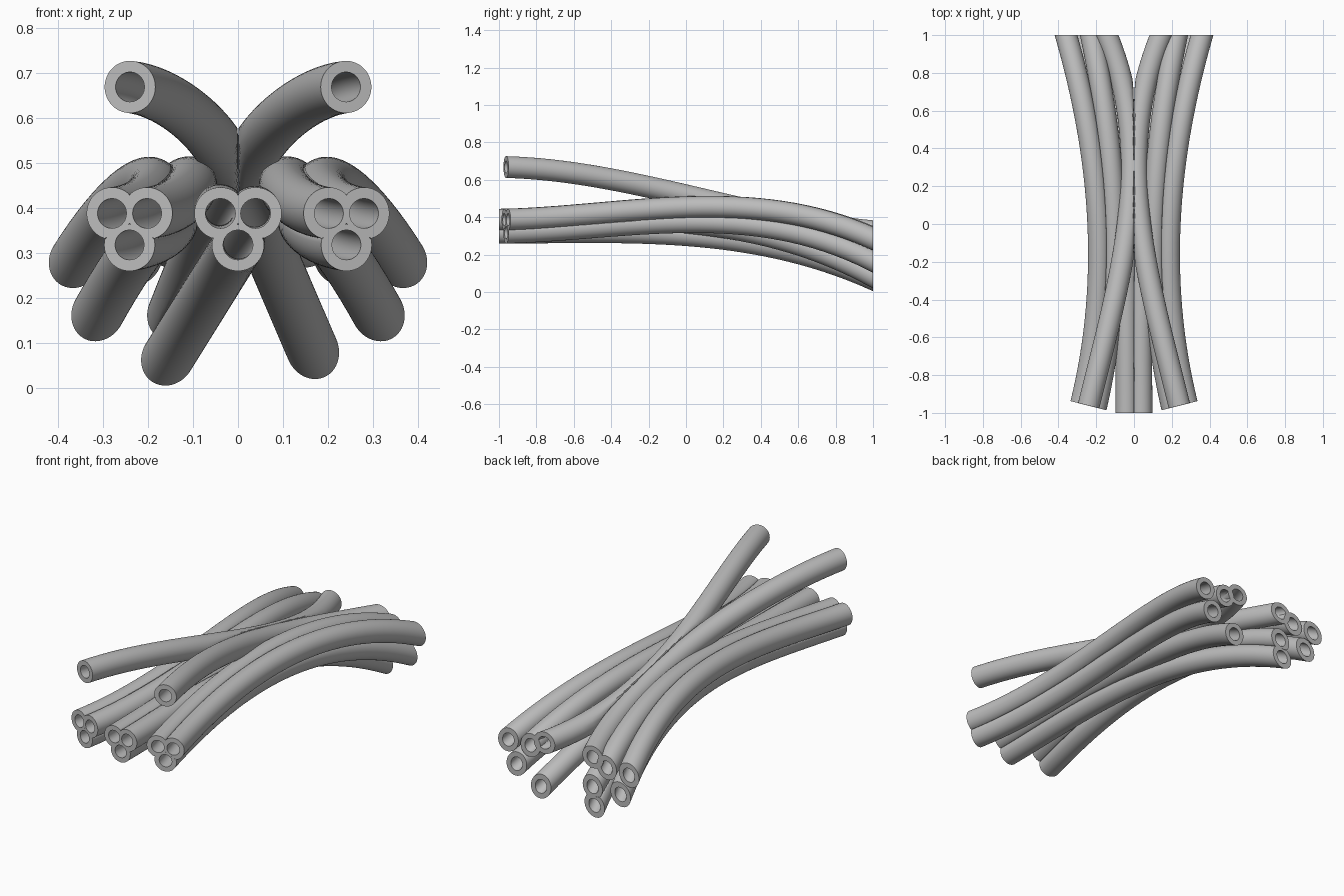
import bpy, bmesh, math
from mathutils import Vector

old = bpy.data.objects.get("Cube")
if old:
    bpy.data.objects.remove(old, do_unlink=True)

OUTER, BORE = 0.058, 0.033
SIDES, STEPS = 64, 32
SLANT = math.radians(14)

grey = bpy.data.materials.new("plain grey")
grey.use_nodes = True
colour = (0.5, 0.5, 0.5, 1)
grey.diffuse_color = colour
grey.node_tree.nodes["Principled BSDF"].inputs["Base Color"].default_value = colour


def path(front_y, xs, zs, mirror=1):
    """Four control points of a cubic path from the front to the back."""
    ys = [front_y + (1 - front_y) * i / 3 for i in range(4)]
    return [Vector((mirror * x, y, z)) for x, y, z in zip(xs, ys, zs)]


def point(p, t):
    s = 1 - t
    return p[0]*s**3 + p[1]*3*s*s*t + p[2]*3*s*t*t + p[3]*t**3


def tangent(p, t):
    s = 1 - t
    return ((p[1]-p[0])*s*s + (p[2]-p[1])*2*s*t + (p[3]-p[2])*t*t).normalized()


def add_ring(bm, p, neighbours, t, radius, cut):
    """Circle across the path, trimmed halfway to each merged neighbour."""
    c, d = point(p, t), tangent(p, t)
    side = d.cross(Vector((0, 0, 1))).normalized()
    up = side.cross(d)
    gaps = []
    for q in neighbours:
        w = point(q, t) - c
        gaps.append(w - d * w.dot(d))
    ring = []
    for k in range(SIDES):
        a = 2 * math.pi * k / SIDES
        ray = side * math.cos(a) + up * math.sin(a)
        reach = radius
        for w in gaps:
            toward = ray.dot(w)
            if toward > 0:
                reach = min(reach, w.length_squared / 2 / toward)
        off = ray * reach
        off -= d * (off.dot(cut) / d.dot(cut))
        ring.append(bm.verts.new(c + off))
    return ring


def bridge(bm, r, q):
    for k in range(SIDES):
        j = (k + 1) % SIDES
        bm.faces.new((r[k], r[j], q[j], q[k]))


def tube(name, p, neighbours, front_cut):
    """Hollow tube: outer wall, bore and flat ring faces at both ends."""
    bm = bmesh.new()
    walls = []
    for radius in (OUTER, BORE):
        rings = []
        for i in range(STEPS + 1):
            t = i / STEPS
            cut = tangent(p, t)
            if i == 0:
                cut = front_cut
            elif i == STEPS:
                cut = Vector((0, 1, 0))
            rings.append(add_ring(bm, p, neighbours, t, radius, cut))
        for r, q in zip(rings, rings[1:]):
            bridge(bm, r, q)
        walls.append(rings)
    for end in (0, -1):
        bridge(bm, walls[0][end], walls[1][end])
    bmesh.ops.recalc_face_normals(bm, faces=bm.faces[:])
    mesh = bpy.data.meshes.new(name)
    bm.to_mesh(mesh)
    bm.free()
    mesh.materials.append(grey)
    obj = bpy.data.objects.new(name, mesh)
    bpy.context.collection.objects.link(obj)
    obj.select_set(True)
    bpy.context.view_layer.objects.active = obj


def bundle(names, paths, cuts):
    for i, name in enumerate(names):
        tube(name, paths[i], paths[:i] + paths[i + 1:], cuts[i])


bpy.ops.object.select_all(action='DESELECT')
straight = Vector((0, 1, 0))
sides = {"left": 1, "right": -1}
slants = {s: Vector((-m * math.sin(SLANT), math.cos(SLANT), 0)) for s, m in sides.items()}

# Side bundles: outer, inner and lower tubes, given for the +x side
side_tubes = {
    "outer": (-0.952, (0.28, 0.12, 0.173, 0.36), (0.387, 0.405, 0.58, 0.285)),
    "inner": (-0.972, (0.202, 0.05, 0.088, 0.227), (0.387, 0.405, 0.58, 0.29)),
    "lower": (-0.962, (0.241, 0.09, 0.126, 0.31), (0.317, 0.335, 0.50, 0.168)),
}
for s, m in sides.items():
    bundle([f"{s}_{part}_tube" for part in side_tubes],
           [path(*spec, m) for spec in side_tubes.values()], [slants[s]] * 3)

# Upper pair, merging along the middle
upper = (-0.962, (0.24, 0.08, -0.128, 0.145), (0.668, 0.65, 0.385, 0.325))
bundle([f"{s}_upper_tube" for s in sides],
       [path(*upper, m) for m in sides.values()], list(slants.values()))

# Middle bundle, fanning downward at the back
middle = {
    "middle_left_tube": ((0.039, 0.039, 0.01, 0.165), (0.387, 0.387, 0.444, 0.085)),
    "middle_right_tube": ((-0.039, -0.039, -0.03, -0.143), (0.387, 0.387, 0.456, 0.165)),
    "middle_lower_tube": ((0, 0, 0.03, -0.155), (0.317, 0.317, 0.365, 0.068)),
}
bundle(list(middle), [path(-1, *spec) for spec in middle.values()], [straight] * 3)

bpy.ops.object.shade_smooth_by_angle(angle=math.radians(35))
